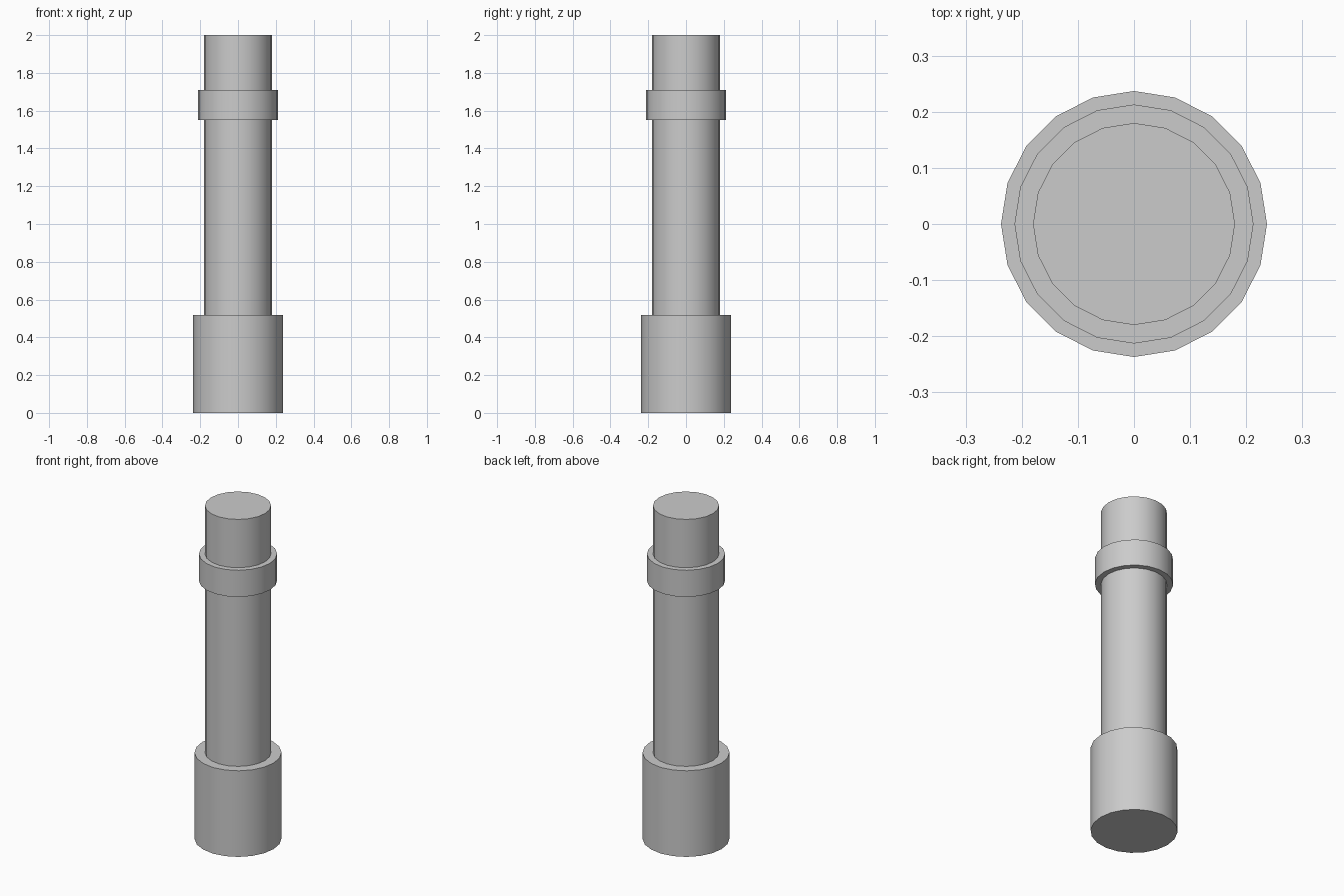
import bpy, math

if "Cube" in bpy.data.objects:
    bpy.data.objects.remove(bpy.data.objects["Cube"])

SIDES = 20


def cylinder(name, radius, z0, z1):
    bpy.ops.mesh.primitive_cylinder_add(
        vertices=SIDES, radius=radius, depth=z1 - z0,
        location=(0, 0, (z0 + z1) / 2))
    obj = bpy.context.object
    obj.name = name
    bpy.ops.object.shade_smooth_by_angle(angle=math.radians(30))
    return obj


# Wide foot
cylinder("base", 0.237, 0.0, 0.517)
# Long post rising out of the foot
cylinder("shaft", 0.18, 0.517, 2.0)
# Raised ring near the top
cylinder("collar", 0.213, 1.55, 1.71)
